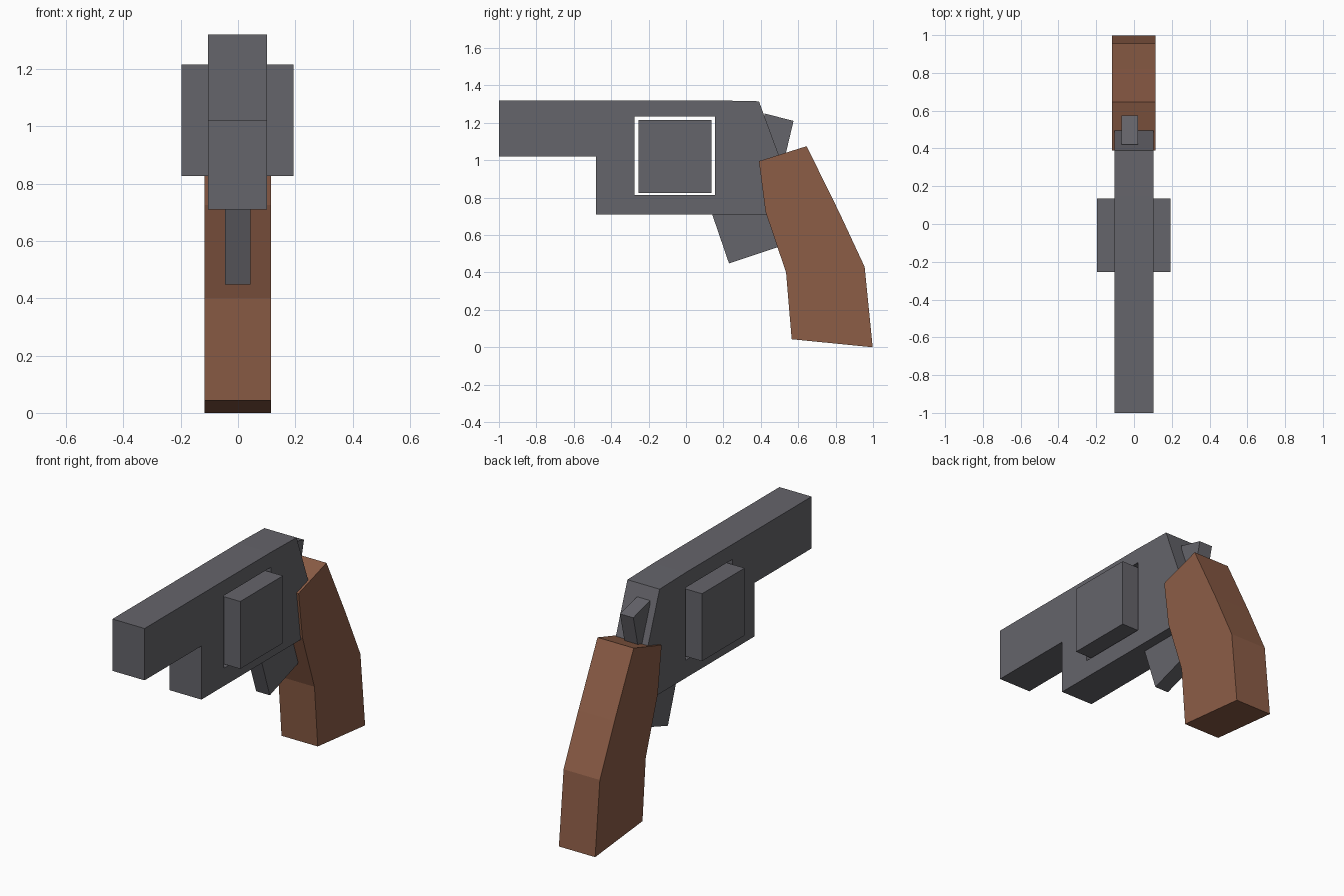
import bpy, bmesh

if "Cube" in bpy.data.objects:
    bpy.data.objects.remove(bpy.data.objects["Cube"])


def material(name, rgb):
    m = bpy.data.materials.new(name)
    m.diffuse_color = (*rgb, 1.0)
    m.use_nodes = True
    m.node_tree.nodes["Principled BSDF"].inputs["Base Color"].default_value = m.diffuse_color
    return m


steel = material("grey steel", (0.130, 0.128, 0.145))
wood = material("brown wood", (0.265, 0.110, 0.062))


def extrude_profile(name, profile, x0, x1, mat):
    """Extrude a (y, z) outline from x0 to x1."""
    bm = bmesh.new()
    face = bm.faces.new([bm.verts.new((x0, y, z)) for y, z in profile])
    new = bmesh.ops.extrude_face_region(bm, geom=[face])["geom"]
    moved = [v for v in new if isinstance(v, bmesh.types.BMVert)]
    bmesh.ops.translate(bm, verts=moved, vec=(x1 - x0, 0, 0))
    bmesh.ops.recalc_face_normals(bm, faces=bm.faces)
    mesh = bpy.data.meshes.new(name)
    bm.to_mesh(mesh)
    bm.free()
    mesh.materials.append(mat)
    obj = bpy.data.objects.new(name, mesh)
    bpy.context.collection.objects.link(obj)
    return obj


def rect(y0, y1, z0, z1):
    return [(y0, z0), (y1, z0), (y1, z1), (y0, z1)]


# Barrel and frame in one block
frame = extrude_profile("barrel_frame", [
    (-1.0, 1.02), (-0.48, 1.02), (-0.48, 0.71), (0.49, 0.71), (0.51, 0.99),
    (0.39, 1.315), (0.15, 1.32), (-1.0, 1.32)], -0.104, 0.102, steel)

# Window cut through the frame
cutter = extrude_profile("window_cutter", rect(-0.275, 0.155, 0.813, 1.233),
                         -0.3, 0.3, steel)
cutter.hide_render = True
cut = frame.modifiers.new("window", 'BOOLEAN')
cut.operation = 'DIFFERENCE'
cut.solver = 'EXACT'
cut.object = cutter
bpy.context.view_layer.objects.active = frame
bpy.ops.object.modifier_apply(modifier=cut.name)
bpy.data.objects.remove(cutter)

# Square drum floating in the window
extrude_profile("drum", rect(-0.255, 0.135, 0.826, 1.216), -0.197, 0.193, steel)

# Trigger block under the frame
extrude_profile("trigger", [(0.23, 0.448), (0.49, 0.535), (0.41, 0.79), (0.13, 0.74)],
                -0.045, 0.043, steel)

# Hammer behind the frame
extrude_profile("hammer", [(0.42, 1.25), (0.575, 1.21), (0.525, 1.0), (0.43, 1.0)],
                -0.065, 0.02, steel)

# Bent grip
extrude_profile("grip", [
    (0.39, 0.995), (0.645, 1.075), (0.82, 0.72), (0.955, 0.43),
    (0.998, 0.0), (0.565, 0.043), (0.535, 0.40), (0.425, 0.725)],
    -0.117, 0.115, wood)
